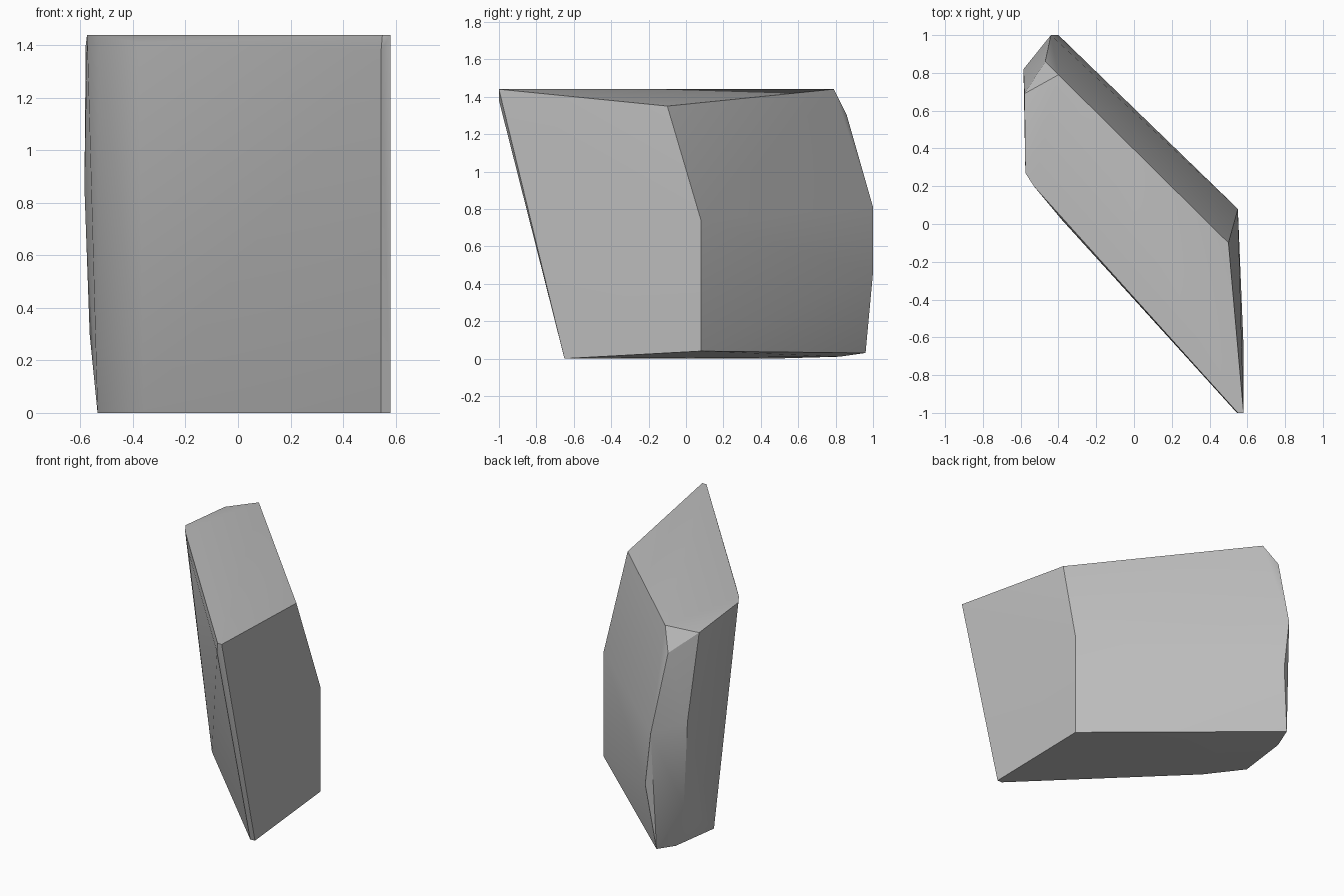
import bpy
import bmesh
import math

# Remove the default cube only
default_cube = bpy.data.objects.get("Cube")
if default_cube:
    bpy.data.objects.remove(default_cube, do_unlink=True)


def make_material(name, color):
    material = bpy.data.materials.new(name)
    material.use_nodes = True
    material.diffuse_color = color
    material.node_tree.nodes["Principled BSDF"].inputs["Base Color"].default_value = color
    material.roughness = 0.8
    return material


def make_hull(name, rings, material):
    """Wrap a tight convex skin around stacked rings of corner points."""
    mesh = bpy.data.meshes.new(name)
    bm = bmesh.new()
    for ring in rings:
        for corner in ring:
            bm.verts.new(corner)
    result = bmesh.ops.convex_hull(bm, input=bm.verts[:], use_existing_faces=False)
    leftovers = {item for item in result["geom_interior"] + result["geom_unused"]
                 if isinstance(item, bmesh.types.BMVert)}
    bmesh.ops.delete(bm, geom=list(leftovers), context="VERTS")
    # Merge the triangles that lie in one plane
    bmesh.ops.dissolve_limit(bm, angle_limit=math.radians(1),
                             verts=bm.verts[:], edges=bm.edges[:])
    bmesh.ops.recalc_face_normals(bm, faces=bm.faces[:])
    bm.to_mesh(mesh)
    bm.free()
    mesh.materials.append(material)
    stone = bpy.data.objects.new(name, mesh)
    bpy.context.collection.objects.link(stone)
    return stone


# Upper rim, walking from the front tip round the back
top_ring = [(.58, -1, 1.44), (.5, -.1, 1.35), (-.4, .79, 1.44),
            (-.58, .69, 1.4), (-.575, .27, 1.44), (-.53, .2, 1.44),
            (.55, -1, 1.44)]

# Shoulder chips and the bulging back ridge
middle_ring = [(.545, -1, 1.38), (.55, .08, .74), (-.47, .86, 1.3),
               (-.44, 1, .81), (-.4, 1, .46), (-.585, .82, .86),
               (-.565, .83, .3), (-.38, .02, 1.41)]

# Foot outline
foot_ring = [(.58, -.65, 0), (.55, .08, .04), (-.455, .96, .03),
             (-.5, .82, .01), (-.535, .47, 0), (-.36, .24, 0),
             (.545, -.65, 0)]

stone_grey = make_material("stone_grey", (.5, .5, .5, 1))
slab = make_hull("stone_slab", [top_ring, middle_ring, foot_ring], stone_grey)

# Soft shading across shallow folds, crisp chipped edges
bpy.ops.object.select_all(action="DESELECT")
slab.select_set(True)
bpy.context.view_layer.objects.active = slab
bpy.ops.object.shade_smooth_by_angle(angle=math.radians(30))
